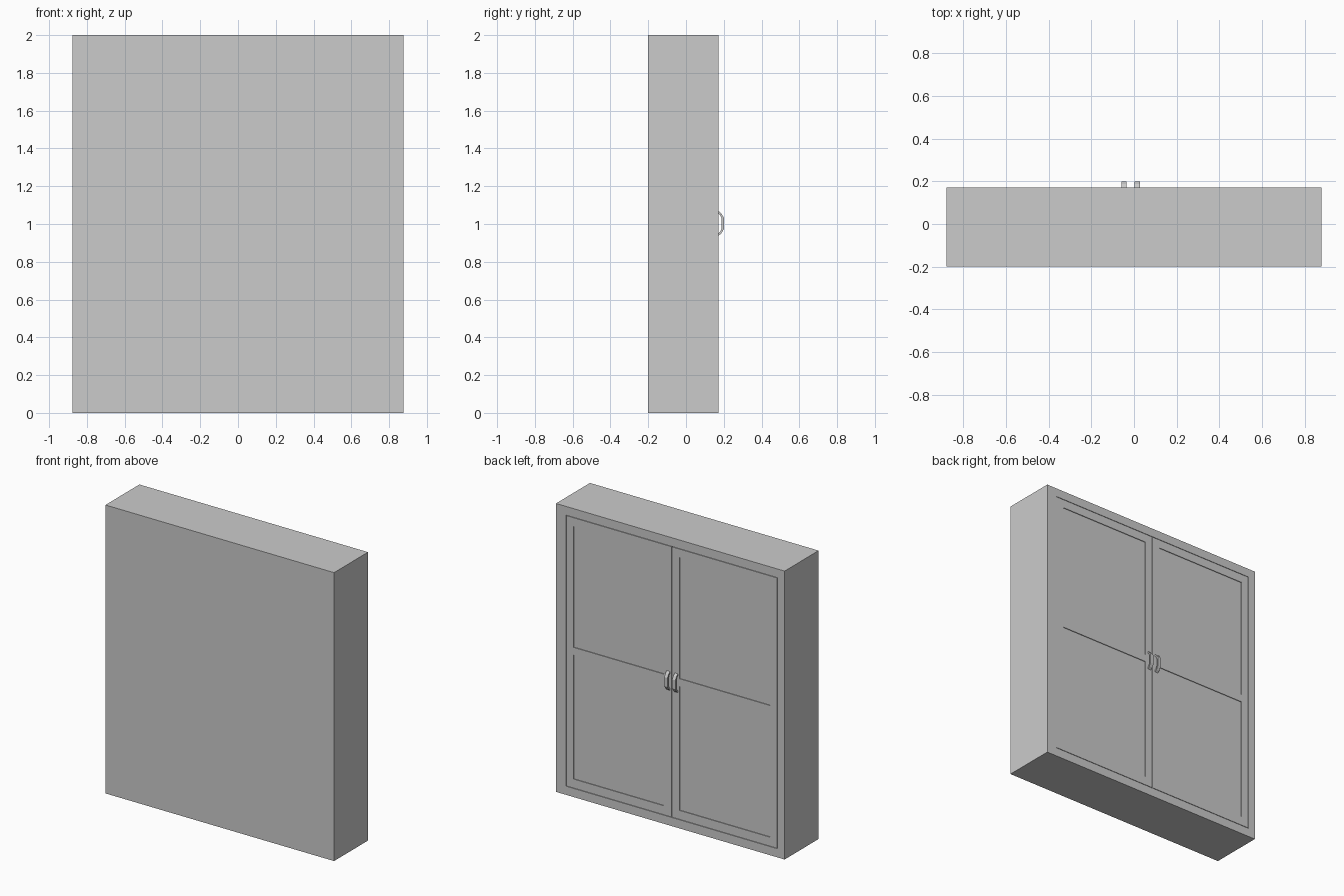
import bpy, bmesh

if "Cube" in bpy.data.objects:
    bpy.data.objects.remove(bpy.data.objects["Cube"])

FRONT, BACK = 0.172, -0.2        # door plane and rear plane (y)
W, H = 0.877, 2.0                # half width, height
X0, X1 = -0.823, 0.801           # door opening
Z0, Z1 = 0.06, 1.94
MID = -0.011                     # seam between the doors
GAP = 0.003
STEP = 0.005                     # panel recess depth


def add_box(bm, x0, x1, y0, y1, z0, z1):
    v = [bm.verts.new((x, y, z)) for x in (x0, x1) for y in (y0, y1) for z in (z0, z1)]
    for f in ((0, 1, 3, 2), (4, 6, 7, 5), (0, 4, 5, 1), (2, 3, 7, 6), (0, 2, 6, 4), (1, 5, 7, 3)):
        bm.faces.new([v[i] for i in f])


def finish(name, bm):
    bmesh.ops.recalc_face_normals(bm, faces=bm.faces)
    me = bpy.data.meshes.new(name)
    bm.to_mesh(me)
    bm.free()
    ob = bpy.data.objects.new(name, me)
    bpy.context.collection.objects.link(ob)
    return ob


def box_object(name, *dims):
    bm = bmesh.new()
    add_box(bm, *dims)
    return finish(name, bm)


# Carcass boards
box_object("side_panel_left", X1, W, BACK, FRONT, 0, H)
box_object("side_panel_right", -W, X0, BACK, FRONT, 0, H)
box_object("top_panel", X0, X1, BACK, FRONT, Z1, H)
box_object("bottom_panel", X0, X1, BACK, FRONT, 0, Z0)
box_object("back_panel", X0, X1, BACK, BACK + 0.02, Z0, Z1)


# Door: slab with slightly raised stiles and rails around two panels
def door(name, x0, x1):
    x0, x1, z0, z1 = x0 + GAP, x1 - GAP, Z0 + GAP, Z1 - GAP
    bm = bmesh.new()
    face = FRONT - STEP
    add_box(bm, x0, x1, FRONT - 0.03, face, z0, z1)
    stile = 0.057
    for a, b in ((x0, x0 + stile), (x1 - stile, x1)):
        add_box(bm, a, b, face, FRONT, z0, z1)
    for a, b in ((z0, 0.125), (0.985, 1.038), (1.878, z1)):
        add_box(bm, x0 + stile, x1 - stile, face, FRONT, a, b)
    return finish(name, bm)


door("door_left", MID, X1)
door("door_right", X0, MID)


# Handle: bent bar profile (y, z) extruded across x
def handle(name, x0, x1):
    outer = [(0.170, 1.070), (0.187, 1.056), (0.200, 1.034),
             (0.200, 0.972), (0.187, 0.950), (0.170, 0.936)]
    inner = [(0.170, 0.950), (0.180, 0.958), (0.189, 0.975),
             (0.189, 1.031), (0.180, 1.048), (0.170, 1.056)]
    n = len(outer)
    bm = bmesh.new()
    rings = [[(bm.verts.new((x, *outer[i])), bm.verts.new((x, *inner[n - 1 - i])))
              for i in range(n)] for x in (x0, x1)]
    a, b = rings
    for i in range(n - 1):
        for r in rings:
            bm.faces.new((r[i][0], r[i + 1][0], r[i + 1][1], r[i][1]))
        for k in (0, 1):
            bm.faces.new((a[i][k], a[i + 1][k], b[i + 1][k], b[i][k]))
    for i in (0, n - 1):
        bm.faces.new((a[i][0], b[i][0], b[i][1], a[i][1]))
    return finish(name, bm)


handle("handle_left", 0.002, 0.027)
handle("handle_right", -0.058, -0.034)
